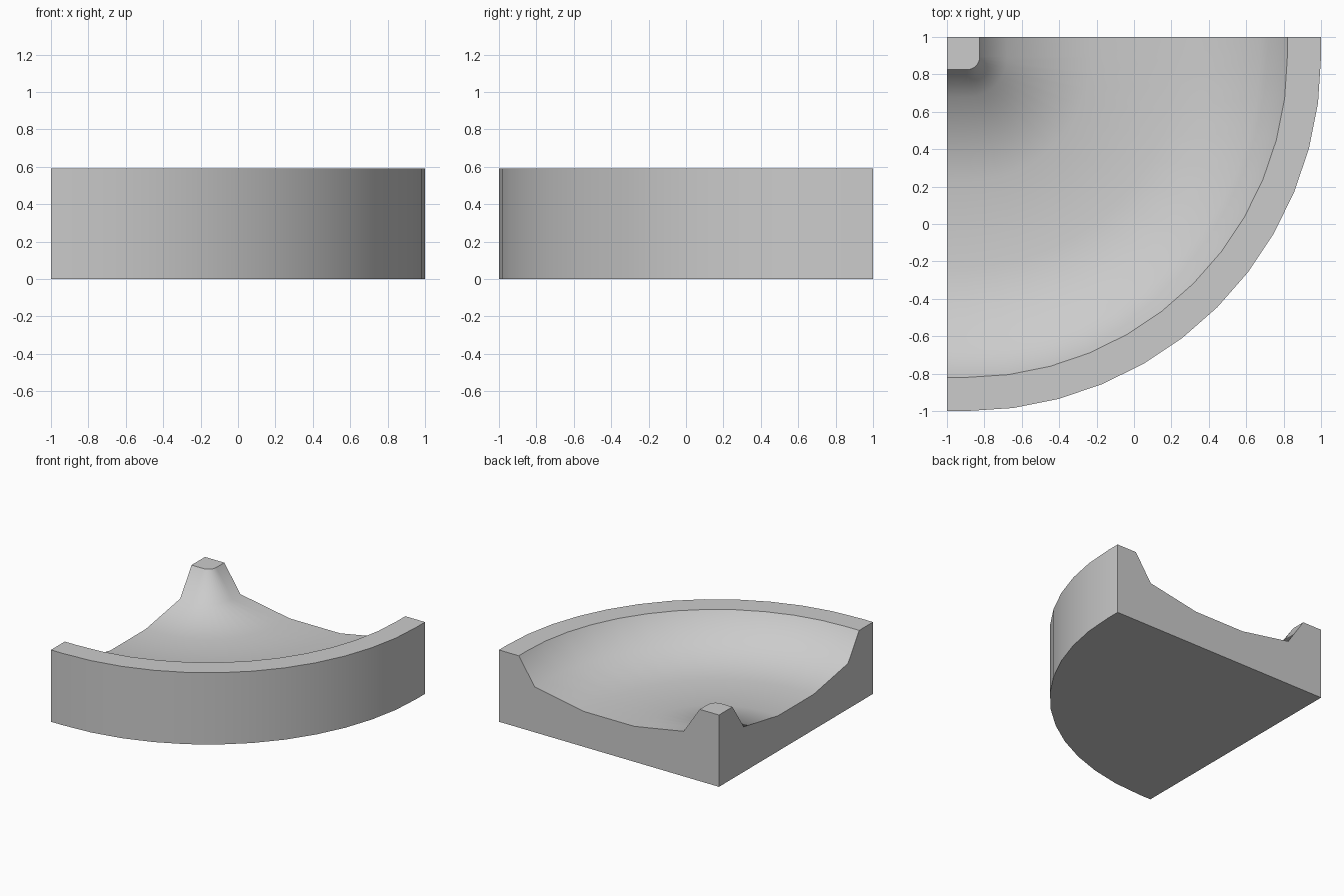
import bpy, bmesh
from math import cos, sin, pi

if "Cube" in bpy.data.objects:
    bpy.data.objects.remove(bpy.data.objects["Cube"])

CX, CY, H = -1.0, 1.0, 0.59
D = 0.106                           # straight run before each arc; arcs share centre (D, D)
STEPS = 12                          # sides in the quarter arc

# Cross-section from the bottom, round the rim, through the channel, to the post top
PROFILE = [(2, 0), (2, H), (1.82, H), (1.675, 0.374), (1.228, 0.291),
           (0.77, 0.291), (0.322, 0.37), (0.175, H)]
WALL, CHANNEL = 0, range(2, 7)


def ring_point(r, k):
    """Point k of a quarter rounded-square outline with half size r."""
    if k == 0:
        return r, 0
    if k == STEPS + 2:
        return 0, r
    a = (k - 1) / STEPS * pi / 2
    return D + (r - D) * cos(a), D + (r - D) * sin(a)


def column(k):
    pts = [(0, 0, 0)]
    pts += [(*ring_point(r, k), z) for r, z in PROFILE]
    pts += [(0, 0, H)]
    return [bm.verts.new((CX + x, CY - y, z)) for x, y, z in pts]


bm = bmesh.new()
columns = [column(k) for k in range(STEPS + 3)]

# Swept faces; only the outer wall and the channel are smooth
kind = bm.faces.layers.int.new("kind")
for c0, c1 in zip(columns, columns[1:]):
    for i in range(len(c0) - 1):
        f = bm.faces.new((c0[i], c0[i + 1], c1[i + 1], c1[i]))
        f[kind] = 1 if i - 1 == WALL else 2 if i - 1 in CHANNEL else 3
        f.smooth = f[kind] < 3

# Flat cut faces at both ends
for n, col in enumerate((columns[0], columns[-1])):
    f = bm.faces.new(col)
    f[kind] = 4 + n

bmesh.ops.remove_doubles(bm, verts=bm.verts[:], dist=1e-4)
bmesh.ops.recalc_face_normals(bm, faces=bm.faces[:])

# Sharp edges wherever two surfaces meet
for e in bm.edges:
    e.smooth = len({f[kind] for f in e.link_faces}) == 1

mesh = bpy.data.meshes.new("quarter_round_channel")
bm.to_mesh(mesh)
bm.free()
mesh.attributes.remove(mesh.attributes["kind"])
obj = bpy.data.objects.new("quarter_round_channel", mesh)
bpy.context.collection.objects.link(obj)
